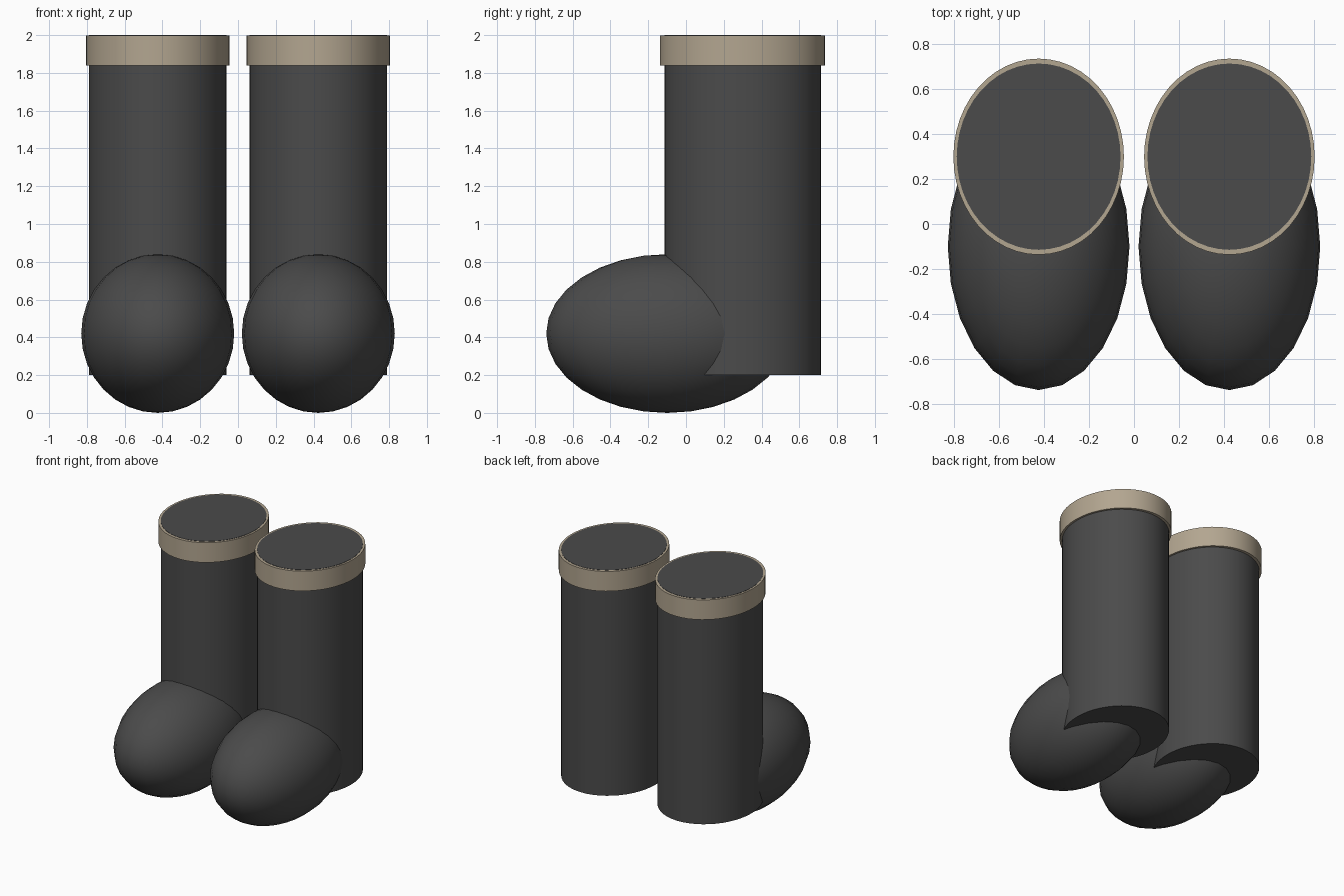
import bpy
import math

cube = bpy.data.objects.get("Cube")
if cube:
    bpy.data.objects.remove(cube, do_unlink=True)


def make_material(name, rgb):
    mat = bpy.data.materials.new(name)
    mat.use_nodes = True
    color = (*rgb, 1)
    mat.diffuse_color = color
    mat.node_tree.nodes["Principled BSDF"].inputs["Base Color"].default_value = color
    return mat


charcoal = make_material("charcoal", (0.07, 0.07, 0.07))
tan = make_material("tan", (0.45, 0.38, 0.28))


def finish(name, mat):
    obj = bpy.context.object
    obj.name = name
    obj.data.materials.append(mat)
    bpy.ops.object.transform_apply(location=False, rotation=False, scale=True)
    bpy.ops.object.shade_smooth_by_angle(angle=math.radians(40))


def oval_column(name, mat, x, rx, ry, bottom, top):
    bpy.ops.mesh.primitive_cylinder_add(
        vertices=48, radius=1, depth=1, location=(x, 0.30, (bottom + top) / 2))
    bpy.context.object.scale = (rx, ry, top - bottom)
    finish(name, mat)


for side, sign in (("left", 1), ("right", -1)):
    x = 0.425 * sign

    # Tall oval shaft
    oval_column(side + "_boot_shaft", charcoal, x, 0.365, 0.415, 0.20, 2.0)

    # Cuff band, a hair lower so the shaft top shows inside it
    oval_column(side + "_boot_cuff", tan, x, 0.38, 0.437, 1.84, 1.998)

    # Rounded foot reaching forward
    bpy.ops.mesh.primitive_uv_sphere_add(
        segments=24, ring_count=16, radius=1, location=(x, -0.10, 0.42))
    bpy.context.object.scale = (0.405, 0.64, 0.42)
    finish(side + "_boot_foot", charcoal)
